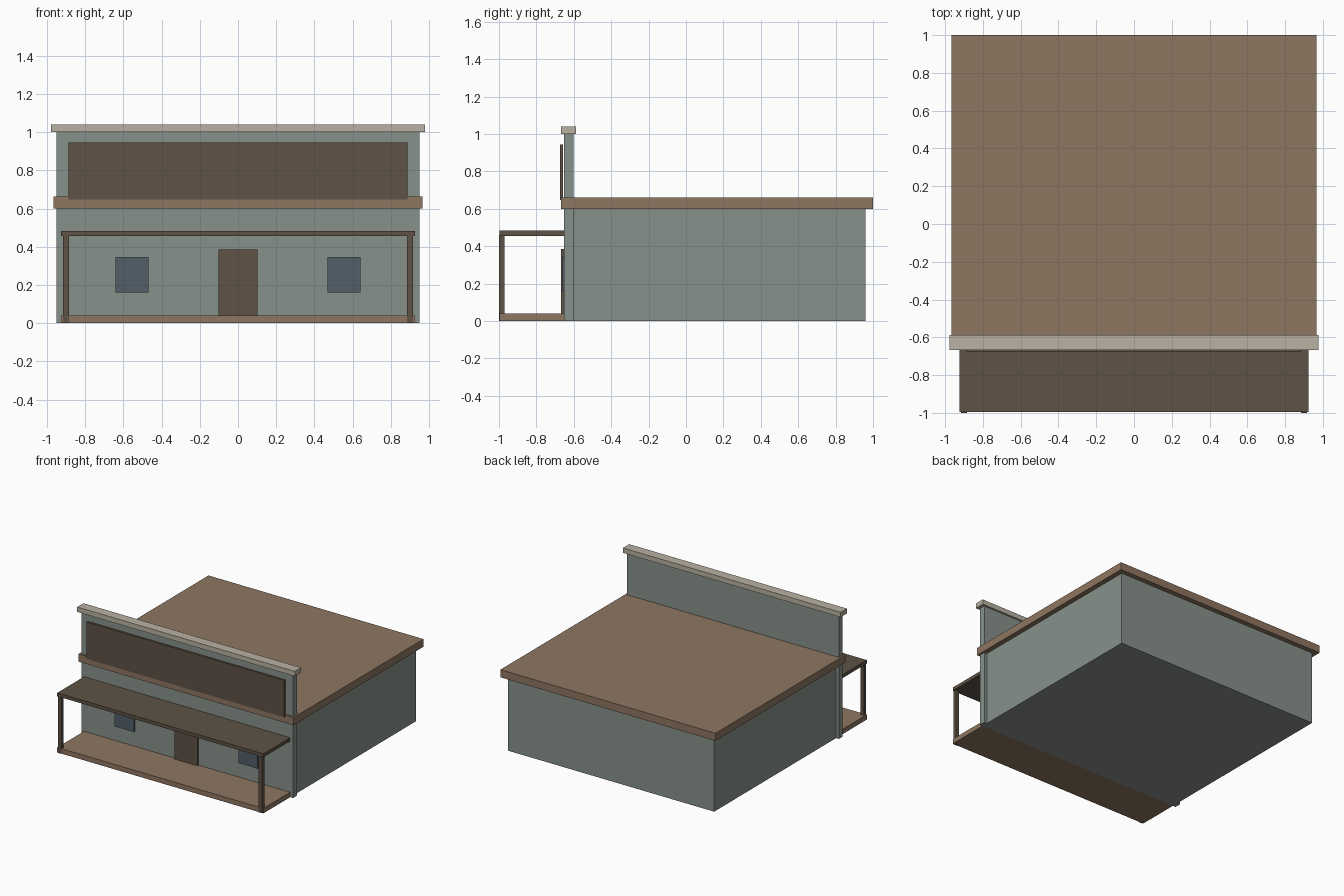
import bpy
import bmesh

if "Cube" in bpy.data.objects:
    bpy.data.objects.remove(bpy.data.objects["Cube"], do_unlink=True)


def material(name, hex_code):
    """Flat material from an sRGB hex code, stored as linear values."""
    srgb = [int(hex_code[i:i + 2], 16) / 255 for i in (0, 2, 4)]
    colour = [c / 12.92 if c < 0.04045 else ((c + 0.055) / 1.055) ** 2.4 for c in srgb] + [1]
    mat = bpy.data.materials.new(name)
    mat.use_nodes = True
    mat.diffuse_color = colour
    mat.node_tree.nodes["Principled BSDF"].inputs["Base Color"].default_value = colour
    return mat


wall = material("grey green wall", "87918B")
wood = material("tan wood", "8E7661")
dark = material("dark wood", "5E5245")
trim = material("pale trim", "B9B2A2")
glass = material("blue grey glass", "525E69")


def box(name, mat, xs, ys, zs):
    """Axis-aligned box spanning the given ranges."""
    bm = bmesh.new()
    bmesh.ops.create_cube(bm, size=1)
    spans = (xs, ys, zs)
    centre = [(a + b) / 2 for a, b in spans]
    for v in bm.verts:
        v.co = [c + p * (b - a) for c, p, (a, b) in zip(centre, v.co, spans)]
    mesh = bpy.data.meshes.new(name)
    bm.to_mesh(mesh)
    bm.free()
    mesh.materials.append(mat)
    obj = bpy.data.objects.new(name, mesh)
    bpy.context.collection.objects.link(obj)
    return obj


def wide(half):
    return (-half, half)


# Building body, flat roof and tall false front
box("body", wall, wide(0.925), (-0.62, 0.96), (0, 0.61))
box("roof", wood, wide(0.965), (-0.667, 1.0), (0.6, 0.662))
box("false_front", wall, wide(0.95), (-0.652, -0.602), (0, 1.0))
box("parapet_cap", trim, wide(0.977), (-0.667, -0.587), (1.0, 1.04))
box("sign_board", dark, wide(0.887), (-0.674, -0.658), (0.646, 0.945))

# Porch
box("porch_floor", wood, wide(0.925), (-0.996, -0.65), (0, 0.04))
box("porch_canopy", dark, wide(0.925), (-0.996, -0.65), (0.455, 0.483))

# Door, with windows and porch posts on both sides
box("door", dark, wide(0.103), (-0.667, -0.65), (0.04, 0.386))
for side, s in (("left", 1), ("right", -1)):
    box(side + "_window", glass, sorted((s * 0.468, s * 0.642)), (-0.664, -0.65), (0.16, 0.346))
    box(side + "_post", dark, sorted((s * 0.885, s * 0.916)), (-1.0, -0.971), (0, 0.457))
